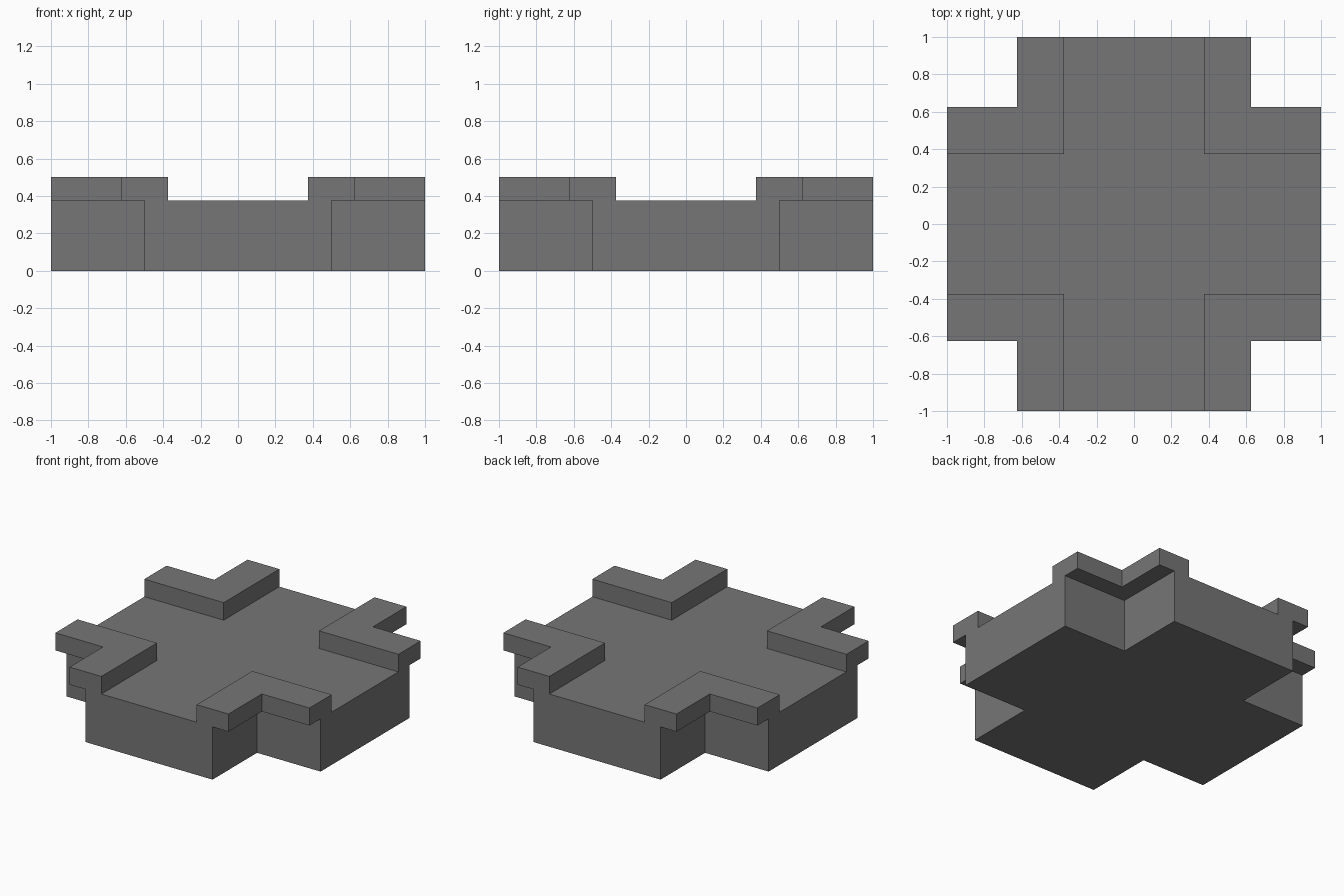
import bpy
import bmesh

cube = bpy.data.objects.get("Cube")
if cube:
    bpy.data.objects.remove(cube, do_unlink=True)

OUTER = 1.0        # reach of each arm
ARM = 0.5          # half width of the base arms
WALL_IN, WALL_OUT = 0.375, 0.625
FLOOR, TOP = 0.375, 0.5

gray = bpy.data.materials.new("stone_gray")
gray.use_nodes = True
color = (0.18, 0.18, 0.18, 1)
gray.diffuse_color = color
gray.node_tree.nodes["Principled BSDF"].inputs["Base Color"].default_value = color


def prism(name, outline, bottom, top):
    """Extrude a flat outline upward into a solid."""
    bm = bmesh.new()
    face = bm.faces.new([bm.verts.new((x, y, bottom)) for x, y in outline])
    result = bmesh.ops.extrude_face_region(bm, geom=[face], use_keep_orig=True)
    raised = [v for v in result["geom"] if isinstance(v, bmesh.types.BMVert)]
    bmesh.ops.translate(bm, verts=raised, vec=(0, 0, top - bottom))
    bmesh.ops.recalc_face_normals(bm, faces=bm.faces)
    mesh = bpy.data.meshes.new(name)
    bm.to_mesh(mesh)
    bm.free()
    mesh.materials.append(gray)
    obj = bpy.data.objects.new(name, mesh)
    bpy.context.collection.objects.link(obj)
    return obj


# Cross-shaped base: one notched corner turned through four quadrants
corner = [(OUTER, ARM), (ARM, ARM), (ARM, OUTER)]
cross = []
for _ in range(4):
    cross += corner
    corner = [(-y, x) for x, y in corner]
prism("cross_base", cross, 0, FLOOR)

# L-shaped walls overhanging each notch
for side, sx in (("left", 1), ("right", -1)):
    for end, sy in (("back", 1), ("front", -1)):
        ell = [(WALL_IN, WALL_IN), (OUTER, WALL_IN), (OUTER, WALL_OUT),
               (WALL_OUT, WALL_OUT), (WALL_OUT, OUTER), (WALL_IN, OUTER)]
        prism(f"{end}_{side}_corner_wall",
              [(sx * x, sy * y) for x, y in ell], FLOOR, TOP)
